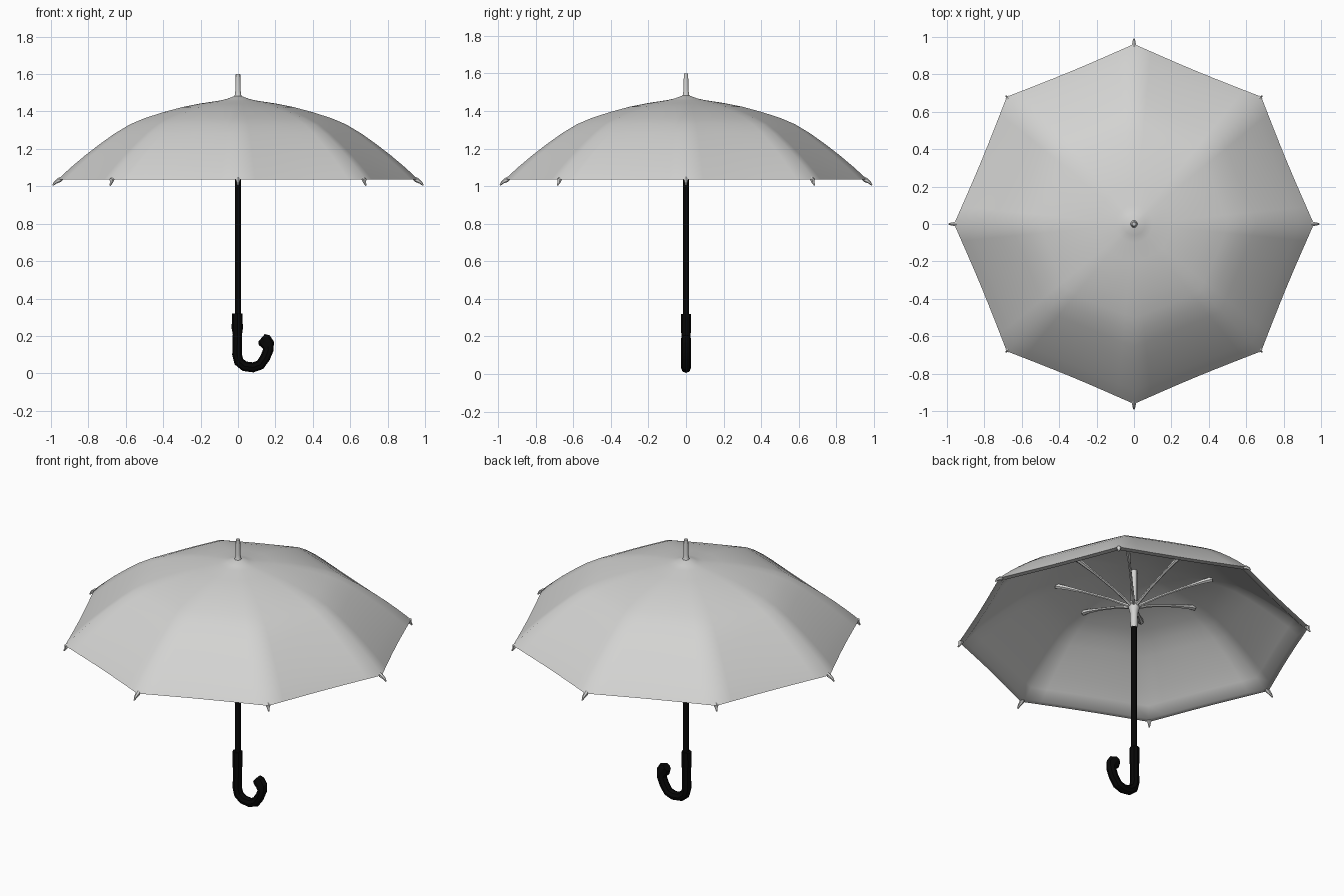
import bpy, bmesh, math
from mathutils import Vector

if "Cube" in bpy.data.objects:
    bpy.data.objects.remove(bpy.data.objects["Cube"])


def material(name, c):
    m = bpy.data.materials.new(name)
    m.diffuse_color = (c[0], c[1], c[2], 1)
    m.use_nodes = True
    m.node_tree.nodes["Principled BSDF"].inputs["Base Color"].default_value = m.diffuse_color
    return m


GREY = material("light grey", (0.65, 0.65, 0.64))
BLACK = material("black", (0.002, 0.002, 0.002))


def finish(name, bm, mat, angle=50):
    bmesh.ops.recalc_face_normals(bm, faces=bm.faces)
    me = bpy.data.meshes.new(name)
    bm.to_mesh(me)
    bm.free()
    me.materials.append(mat)
    ob = bpy.data.objects.new(name, me)
    bpy.context.collection.objects.link(ob)
    bpy.ops.object.select_all(action='DESELECT')
    ob.select_set(True)
    bpy.context.view_layer.objects.active = ob
    bpy.ops.object.shade_smooth_by_angle(angle=math.radians(angle))
    return ob


def tube(bm, pts, radii, n=8, normal=Vector((0, 1, 0)), max_width=1.0):
    """Sweep a round section along planar points; normal is the plane's normal."""
    pts = [Vector(p) for p in pts]
    rings = []
    for i, p in enumerate(pts):
        d = (pts[min(i + 1, len(pts) - 1)] - pts[max(i - 1, 0)]).normalized()
        side = d.cross(normal).normalized()
        wide = min(radii[i], max_width)
        rings.append([bm.verts.new(p + radii[i] * math.cos(a) * side + wide * math.sin(a) * normal)
                      for a in (2 * math.pi * k / n for k in range(n))])
    for a, b in zip(rings, rings[1:]):
        for k in range(n):
            bm.faces.new((a[k], a[(k + 1) % n], b[(k + 1) % n], b[k]))
    bm.faces.new(rings[0])
    bm.faces.new(rings[-1])


# Canopy: eight panels, round near the crown, octagonal at the hem, with an inner lining
OUTER = [(0.02, 1.482), (0.06, 1.467), (0.1, 1.458), (0.2, 1.443), (0.3, 1.423),
         (0.4, 1.396), (0.5, 1.364), (0.58, 1.33), (0.66, 1.282), (0.74, 1.225),
         (0.82, 1.163), (0.89, 1.104), (0.935, 1.063), (0.962, 1.036)]
THICK = 0.022
inner = [(0.928, 1.036)]
for i in range(len(OUTER) - 3, 1, -1):
    d = (Vector(OUTER[i + 1]) - Vector(OUTER[i - 1])).normalized()
    inner.append((OUTER[i][0] + d.y * THICK, OUTER[i][1] - d.x * THICK))
SEG = 8
N = 8 * SEG
bm = bmesh.new()
rings = []
for r, z in OUTER + inner:
    w = min(1, r / 0.65)
    ring = []
    for k in range(N):
        u = (k % SEG) / SEG
        off = (u - 0.5) * math.pi / 4
        f = 1 + (math.cos(math.pi / 8) / math.cos(off) - 1) * w
        # slight inward bow of the hem between ribs
        f -= 0.006 * max(0, (r - 0.6) / 0.36) * math.sin(math.pi * u)
        a = 2 * math.pi * k / N
        ring.append(bm.verts.new((r * f * math.cos(a), r * f * math.sin(a), z)))
    rings.append(ring)
for a, b in zip(rings, rings[1:]):
    for k in range(N):
        bm.faces.new((a[k], b[k], b[(k + 1) % N], a[(k + 1) % N]))
bm.faces.new(rings[0])
bm.faces.new(rings[-1])
finish("canopy", bm, GREY, 60)

# Rib tips and the struts under the canopy, one pair per rib
tips, struts = bmesh.new(), bmesh.new()
for k in range(8):
    a = k * math.pi / 4
    out = Vector((math.cos(a), math.sin(a), 0))
    normal = Vector((-math.sin(a), math.cos(a), 0))
    end = 0.99 if k % 2 == 0 else 0.968

    def at(r, z):
        return out * r + Vector((0, 0, z))
    tube(tips, [at(0.935, 1.048), at(0.955, 1.034), at(end - 0.012, 1.02), at(end, 1.005)],
         [0.008, 0.013, 0.008, 0.004], 6, normal)
    tube(struts, [at(0.01, 1.21), at(0.14, 1.27), at(0.28, 1.32), at(0.38, 1.352), at(0.43, 1.364)],
         [0.01, 0.008, 0.008, 0.013, 0.016], 6, normal)
finish("rib_tips", tips, GREY)
finish("struts", struts, GREY)

# Runner sleeve, upper shaft and finial
bm = bmesh.new()
tube(bm, [(0, 0, z) for z in (1.08, 1.09, 1.17, 1.2, 1.235, 1.245)],
     [0.018, 0.02, 0.022, 0.03, 0.03, 0.018], 10)
finish("runner", bm, GREY)
bm = bmesh.new()
tube(bm, [(0, 0, 1.2), (0, 0, 1.47)], [0.018, 0.018], 10)
finish("upper_shaft", bm, GREY)
bm = bmesh.new()
tube(bm, [(0, 0, z) for z in (1.465, 1.485, 1.51, 1.6)], [0.026, 0.018, 0.014, 0.012], 10)
finish("finial", bm, GREY)

# Black shaft
bm = bmesh.new()
tube(bm, [(0, 0, 0.28), (0, 0, 1.085)], [0.016, 0.016], 8)
finish("shaft", bm, BLACK)

# Hooked handle, swollen at the end but flat from side to side
path = [(-0.004, 0.32, 0.028), (-0.004, 0.24, 0.030), (-0.003, 0.21, 0.025),
        (-0.005, 0.10, 0.026), (0.005, 0.062, 0.027), (0.035, 0.038, 0.027),
        (0.08, 0.032, 0.027), (0.118, 0.045, 0.027), (0.145, 0.083, 0.027),
        (0.162, 0.125, 0.028), (0.158, 0.155, 0.037), (0.14, 0.178, 0.039),
        (0.126, 0.19, 0.026)]
bm = bmesh.new()
tube(bm, [(x, 0, z) for x, z, r in path], [r for x, z, r in path], 8, max_width=0.026)
finish("handle", bm, BLACK, 30)
